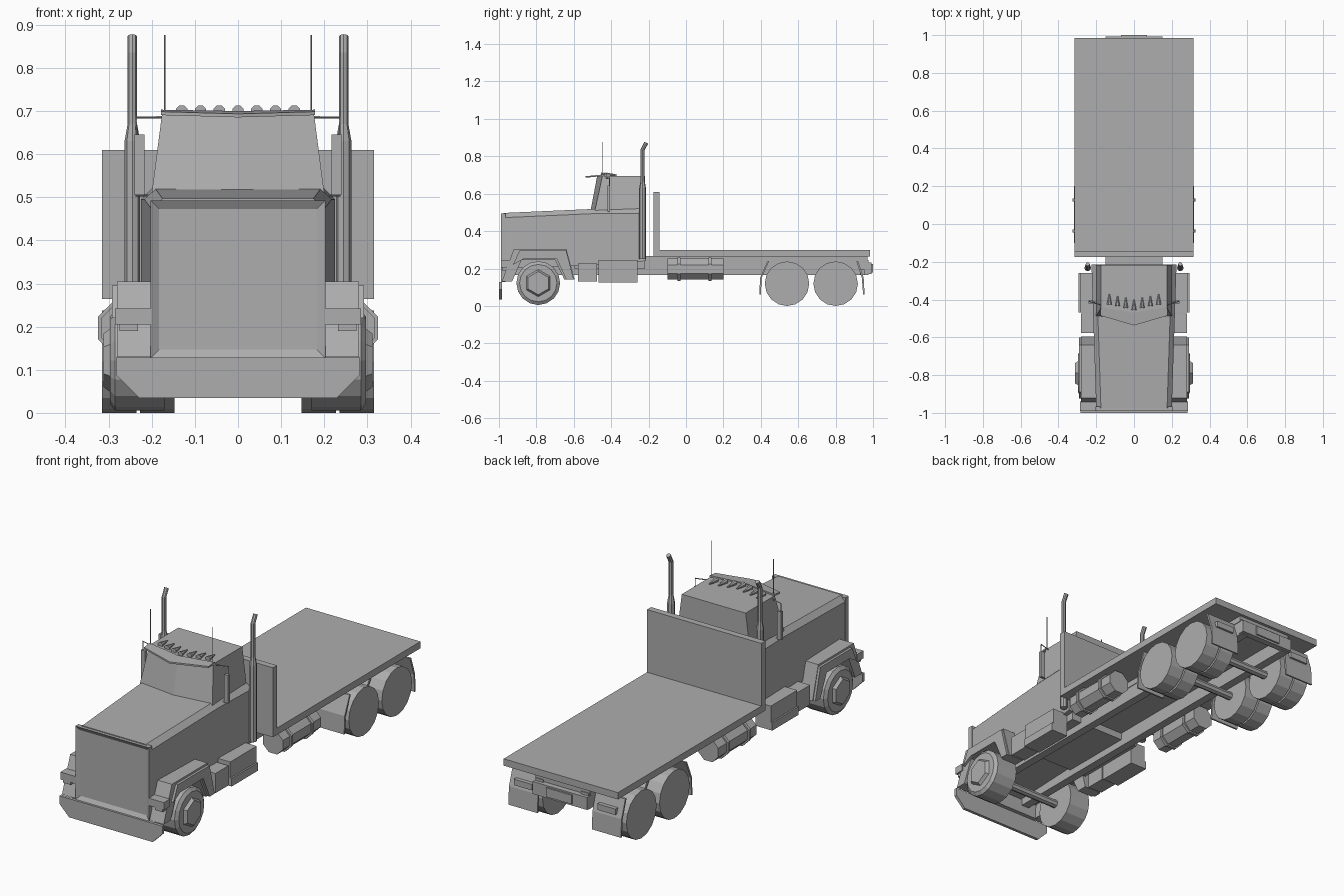
import bpy, bmesh, math
from mathutils import Vector, Matrix

cube = bpy.data.objects.get("Cube")
if cube:
    bpy.data.objects.remove(cube)

grey = bpy.data.materials.new("plain grey")
grey.use_nodes = True
grey.diffuse_color = (0.42, 0.42, 0.42, 1)
grey.node_tree.nodes["Principled BSDF"].inputs["Base Color"].default_value = (0.42, 0.42, 0.42, 1)
SIDES = (("left", 1), ("right", -1))


def finish(name, bm):
    bmesh.ops.recalc_face_normals(bm, faces=bm.faces)
    mesh = bpy.data.meshes.new(name)
    bm.to_mesh(mesh)
    bm.free()
    mesh.materials.append(grey)
    ob = bpy.data.objects.new(name, mesh)
    bpy.context.scene.collection.objects.link(ob)
    return ob


def loft(name, rings):
    """Skin matching rings of points and cap both ends."""
    bm = bmesh.new()
    loops = [[bm.verts.new(p) for p in ring] for ring in rings]
    n = len(loops[0])
    for a, b in zip(loops, loops[1:]):
        for i in range(n):
            j = (i + 1) % n
            bm.faces.new((a[i], a[j], b[j], b[i]))
    bm.faces.new(loops[0])
    bm.faces.new(loops[-1])
    return finish(name, bm)


def box(name, x, y, z):
    return loft(name, [[(x[0], y[0], h), (x[1], y[0], h), (x[1], y[1], h), (x[0], y[1], h)] for h in z])


def side_box(name, x, y, z):
    for side, s in SIDES:
        box(f"{name}_{side}", (s * x[0], s * x[1]), y, z)


def side_profile(name, x, profile):
    """Extrude a (y, z) profile across x on both sides."""
    for side, s in SIDES:
        loft(f"{name}_{side}", [[(s * w, y, z) for y, z in profile] for w in x])


def tube(name, points, radii, sides=8, turn=0.0):
    """Sweep a polygon through points with a radius for each point."""
    pts = [Vector(p) for p in points]
    rings = []
    for i, p in enumerate(pts):
        d = (pts[min(i + 1, len(pts) - 1)] - pts[max(i - 1, 0)]).normalized()
        up = Vector((0, 0, 1)) if abs(d.z) < 0.7 else Vector((0, 1, 0))
        u = d.cross(up).normalized()
        v = u.cross(d)
        ang = [turn + math.tau * k / sides for k in range(sides)]
        rings.append([p + radii[i] * (u * math.cos(a) + v * math.sin(a)) for a in ang])
    return loft(name, rings)


# Bonnet and lower cab, with chamfered shoulders
def body_ring(y, w, top, low):
    half = [(w, low), (w, top - 0.025), (w - 0.025, top)]
    return [(x, y, z) for x, z in half] + [(-x, y, z) for x, z in reversed(half)]


loft("bonnet_and_cab_body", [body_ring(-0.975, 0.2, 0.497, 0.2), body_ring(-0.46, 0.217, 0.52, 0.22),
                             body_ring(-0.215, 0.225, 0.52, 0.24)])

# Radiator surround with recessed grille
bm = bmesh.new()
bmesh.ops.create_cube(bm, size=1, matrix=Matrix.Translation((0, -0.9775, 0.31)) @ Matrix.Diagonal((0.406, 0.025, 0.366, 1)))
bm.faces.ensure_lookup_table()
front = min(bm.faces, key=lambda f: f.calc_center_median().y)
bmesh.ops.inset_region(bm, faces=[front], thickness=0.028)
bmesh.ops.translate(bm, verts=front.verts, vec=(0, 0.012, 0))
finish("radiator_grille", bm)

# Upper cab with a shallow V windscreen
def cab_ring(w, side_y, mid_y, z):
    return [(-w, -0.218, z), (-w, side_y, z), (0, mid_y, z), (w, side_y, z), (w, -0.218, z)]


loft("upper_cab", [cab_ring(0.2, -0.487, -0.51, 0.51), cab_ring(0.176, -0.447, -0.475, 0.695)])

# Sun visor follows the windscreen
visor = [(-0.178, -0.44), (-0.178, -0.485), (0, -0.537), (0.178, -0.485), (0.178, -0.44), (0, -0.47)]
loft("sun_visor", [[(x, y, z + (y + 0.49) * 0.1) for x, y in visor] for z in (0.69, 0.698)])

# Roof marker lights
for i in range(-3, 4):
    x = i * 0.0435
    y = -0.455 + abs(i) * 0.01
    tube(f"marker_light_{i + 4}", [(x, y, 0.7), (x, y + 0.055, 0.7)], [0.014, 0.003], 8, math.pi / 8)

for side, s in SIDES:
    # Aerials and mirrors
    tube(f"aerial_{side}", [(s * 0.17, -0.445, 0.69), (s * 0.17, -0.445, 0.876)], [0.002] * 2, 6)
    box(f"mirror_{side}", (s * 0.217, s * 0.24), (-0.42, -0.406), (0.505, 0.645))
    tube(f"mirror_arm_{side}", [(s * 0.17, -0.43, 0.685), (s * 0.236, -0.41, 0.685), (s * 0.236, -0.41, 0.64)],
         [0.003] * 3, 4)
    tube(f"mirror_bracket_{side}", [(s * 0.2, -0.413, 0.505), (s * 0.238, -0.413, 0.505)], [0.003] * 2, 4)
    # Exhaust stack
    x = s * 0.245
    tube(f"exhaust_stack_{side}", [(x, -0.232, 0.25), (x, -0.232, 0.63), (x, -0.232, 0.67),
                                   (x, -0.232, 0.835), (x, -0.212, 0.873)], [0.018, 0.018, 0.011, 0.011, 0.011])
    # Front wheel and hub
    tube(f"front_wheel_{side}", [(s * 0.17, -0.79, 0.122), (s * 0.285, -0.79, 0.122), (s * 0.297, -0.79, 0.122)],
         [0.117, 0.117, 0.1], 16)
    tube(f"front_hub_{side}", [(s * 0.29, -0.79, 0.122), (s * 0.312, -0.79, 0.122)], [0.078, 0.062], 6, math.pi / 6)
    # Rear dual wheels
    for axle, y in (("first", 0.54), ("second", 0.8)):
        for place, a, b in (("inner", 0.147, 0.227), ("outer", 0.235, 0.315)):
            tube(f"rear_wheel_{axle}_{place}_{side}", [(s * a, y, 0.119), (s * b, y, 0.119)], [0.119] * 2, 16)
        tube(f"wheel_spacer_{axle}_{side}", [(s * 0.22, y, 0.119), (s * 0.24, y, 0.119)], [0.105] * 2, 16)
    # Fuel tank with straps
    x = s * 0.262
    tube(f"fuel_tank_{side}", [(x, -0.1, 0.197), (x, 0.2, 0.197)], [0.06] * 2, 8, math.pi / 8)
    for k, y in enumerate((-0.045, 0.12)):
        tube(f"tank_strap_{k + 1}_{side}", [(x, y, 0.197), (x, y + 0.015, 0.197)], [0.068] * 2, 8, math.pi / 8)

# Front wings with wheel arches
side_profile("front_wing", (0.195, 0.28), [(-0.985, 0.13), (-0.92, 0.305), (-0.64, 0.305), (-0.595, 0.14),
                                           (-0.65, 0.14), (-0.7, 0.245), (-0.88, 0.245), (-0.93, 0.13)])
side_profile("wing_lip", (0.275, 0.292), [(-0.925, 0.22), (-0.89, 0.295), (-0.64, 0.295), (-0.6, 0.14),
                                          (-0.64, 0.14), (-0.69, 0.25), (-0.87, 0.25)])

# Headlights and indicators
side_box("headlight", (0.2, 0.285), (-0.99, -0.94), (0.205, 0.242))
side_box("indicator", (0.232, 0.275), (-0.985, -0.95), (0.19, 0.205))

# Front bumper with cut lower corners
bumper = [(-0.283, 0.128), (-0.283, 0.088), (-0.23, 0.035), (0.23, 0.035), (0.283, 0.088), (0.283, 0.128)]
loft("front_bumper", [[(x, y, z) for x, z in bumper] for y in (-1, -0.985)])

# Steps and battery boxes
side_box("battery_box", (0.2, 0.28), (-0.577, -0.475), (0.13, 0.228))
side_box("cab_step", (0.2, 0.293), (-0.468, -0.26), (0.125, 0.165))
side_box("step_locker", (0.2, 0.285), (-0.468, -0.26), (0.165, 0.245))

# Frame, floor and axles
side_box("frame_rail", (0.105, 0.147), (-0.96, 0.975), (0.165, 0.245))
box("cab_floor", (-0.2, 0.2), (-0.6, -0.22), (0.2, 0.24))
box("frame_deck", (-0.15, 0.15), (-0.23, 0.97), (0.235, 0.266))
for name, y in (("front", -0.79), ("rear_first", 0.54), ("rear_second", 0.8)):
    tube(f"{name}_axle", [(-0.18, y, 0.12), (0.18, y, 0.12)], [0.02] * 2)

# Flat bed and headboard
box("flat_bed", (-0.315, 0.315), (-0.16, 0.985), (0.264, 0.298))
box("headboard", (-0.315, 0.315), (-0.175, -0.143), (0.264, 0.61))

# Mudguards around the rear wheels
side_profile("mudguard_front", (0.15, 0.31), [(0.445, 0.24), (0.405, 0.15), (0.4, 0.06),
                                              (0.392, 0.06), (0.396, 0.15), (0.435, 0.24)])
side_profile("mudguard_rear", (0.15, 0.31), [(0.91, 0.24), (0.94, 0.15), (0.947, 0.06),
                                             (0.955, 0.06), (0.95, 0.15), (0.92, 0.24)])

# Tail beam, plate and lamps
box("tail_beam", (-0.15, 0.15), (0.96, 0.992), (0.17, 0.232))
box("tail_plate", (-0.07, 0.07), (0.99, 1.0), (0.18, 0.225))
side_box("tail_lamp", (0.18, 0.28), (0.93, 0.955), (0.165, 0.195))
